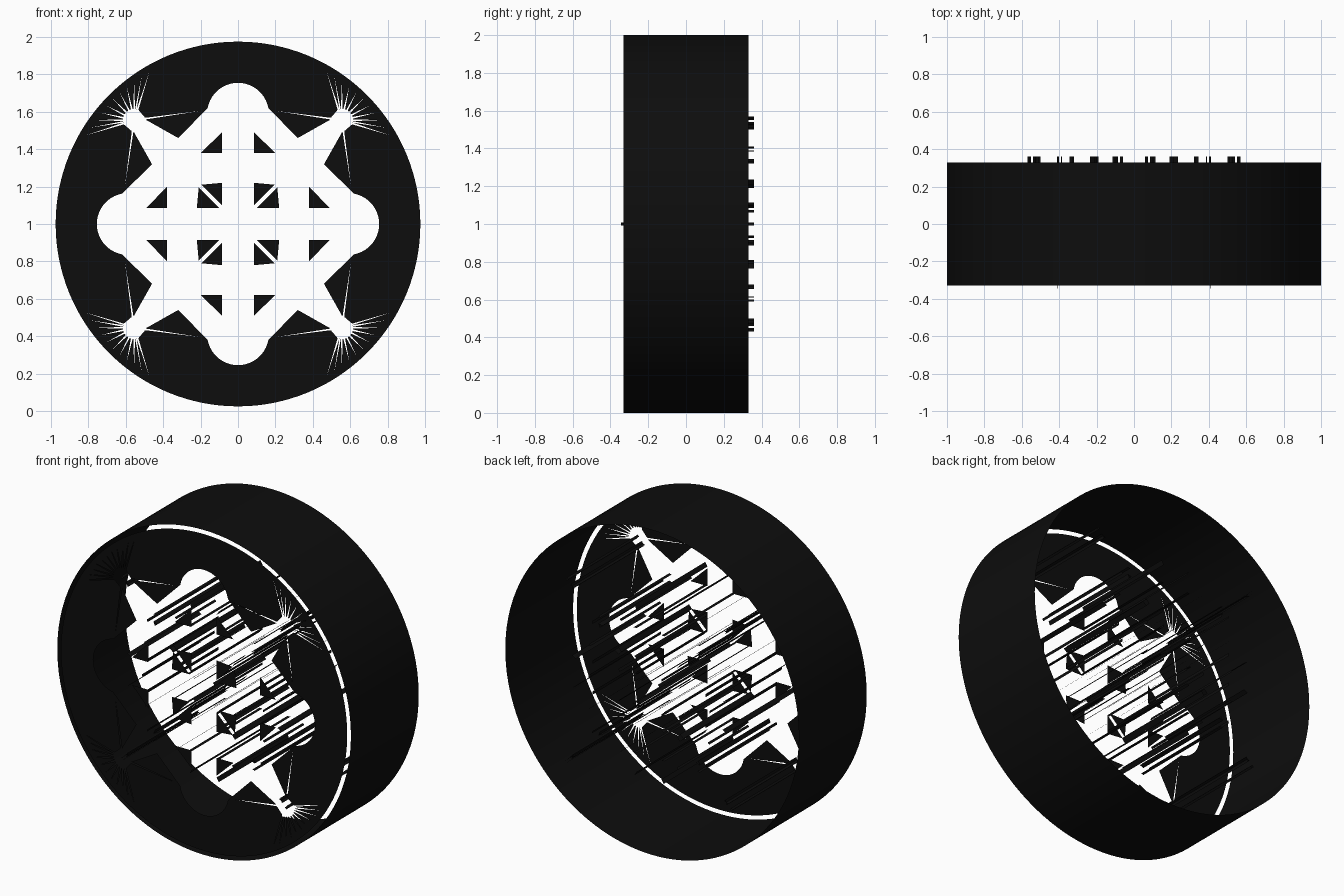
import bpy, bmesh
from math import sin, cos, radians, atan2, pi
from mathutils import Matrix, Vector

cube = bpy.data.objects.get("Cube")
if cube:
    bpy.data.objects.remove(cube, do_unlink=True)

HALF = 0.33      # half depth of the rim
BACK = 0.36      # where the thin fins end behind the rim

black = bpy.data.materials.new("near_black")
black.use_nodes = True
COLOUR = (0.004, 0.004, 0.004, 1)
black.diffuse_color = COLOUR
black.node_tree.nodes["Principled BSDF"].inputs["Base Color"].default_value = COLOUR


def finish(bm, name, smooth=False):
    mesh = bpy.data.meshes.new(name)
    bm.to_mesh(mesh)
    bm.free()
    mesh.materials.append(black)
    obj = bpy.data.objects.new(name, mesh)
    bpy.context.collection.objects.link(obj)
    obj.location.z = 1
    if smooth:
        for p in mesh.polygons:
            p.use_smooth = True
    return obj


def face_forward(bm):
    bm.normal_update()
    bmesh.ops.reverse_faces(bm, faces=[f for f in bm.faces if f.normal.y > 0])


def add_loop(bm, points):
    verts = [bm.verts.new((x, -HALF, z)) for x, z in points]
    for a, b in zip(verts, verts[1:] + verts[:1]):
        bm.edges.new((a, b))


def polar(radius, degrees, centre=(0, 0)):
    a = radians(degrees)
    return (centre[0] + radius * cos(a), centre[1] + radius * sin(a))


# Open outer band
bm = bmesh.new()
bmesh.ops.create_cone(bm, cap_ends=False, segments=128, radius1=1, radius2=1,
                      depth=2 * HALF, matrix=Matrix.Rotation(pi / 2, 4, 'X'))
finish(bm, "outer_band", smooth=True)

# One quarter of the opening: round lobe, notch, pointed tip with slits, notch
TIP = (0.555, 0.555)
quarter = [polar(0.165, a, (0.59, 0)) for a in range(-80, 81, 8)]
quarter.append((0.46, 0.32))
slit_ends = [(0.605, 0.2)]
slit_ends += [polar(0.945, a) for a in range(30, 61, 3)]
slit_ends.append((0.2, 0.605))
for end in slit_ends:
    heading = atan2(end[1] - TIP[1], end[0] - TIP[0]) * 180 / pi
    quarter += [polar(0.06, heading - 4.5, TIP), end, polar(0.06, heading + 4.5, TIP)]
quarter.append((0.32, 0.46))

opening = []
for turn in range(4):
    c, s = round(cos(turn * pi / 2)), round(sin(turn * pi / 2))
    opening += [(c * x - s * z, s * x + c * z) for x, z in quarter]

# Front disc, slightly smaller than the band
bm = bmesh.new()
add_loop(bm, [polar(0.975, i * 360 / 128) for i in range(128)])
add_loop(bm, opening)
bmesh.ops.triangle_fill(bm, edges=bm.edges[:], use_beauty=True)
face_forward(bm)
finish(bm, "front_disc")


def eightfold(x, z):
    """All mirrored and swapped copies of a point mapping."""
    return [(sx, sz, swap) for sx in (-1, 1) for sz in (-1, 1) for swap in (0, 1)]


def place(point, sx, sz, swap):
    x, z = point[::-1] if swap else point
    return sx * x, sz * z


# Small floating triangles: split squares and outer corners
triangles = [
    [(0.085, 0.1), (0.085, 0.22), (0.195, 0.21)],
    [(0.085, 0.38), (0.2, 0.38), (0.085, 0.49)],
]
bm = bmesh.new()
for tri in triangles:
    for copy in eightfold(0, 0):
        pts = [place(p, *copy) for p in tri]
        bm.faces.new([bm.verts.new((x, -HALF, z)) for x, z in pts])
face_forward(bm)
finish(bm, "front_triangles")

# Thin fins running from front to back: start and end in the front plane
fins = [
    [(0.06, 0.075), (0.075, 0.06)],
    [(0.085, 0.1), (0.085, 0.115)],
    [(0.2, 0.085), (0.21, 0.1)],
    [(0.19, 0.21), (0.21, 0.235)],
    [(0.335, 0.32), (0.345, 0.345)],
    [(0.385, 0.33), (0.39, 0.345)],
    [(0.385, 0.085), (0.385, 0.105)],
    [(0.4, 0.19), (0.41, 0.2)],
    [(0.5, 0.085), (0.525, 0.1)],
    [(0.51, 0.52), (0.54, 0.53)],
    [(0.56, 0.55), (0.57, 0.56)],
]


def add_fin(bm, a, b, front):
    corners = [(a, front), (b, front), (b, BACK), (a, BACK)]
    bm.faces.new([bm.verts.new((p[0], y, p[1])) for p, y in corners])


bm = bmesh.new()
for a, b in fins:
    for copy in eightfold(0, 0):
        add_fin(bm, place(a, *copy), place(b, *copy), -HALF)
# Two side fins that stand a little proud of the front
for side in (-1, 1):
    add_fin(bm, (side * 0.41, -0.008), (side * 0.412, 0.008), -0.345)
finish(bm, "depth_fins")
